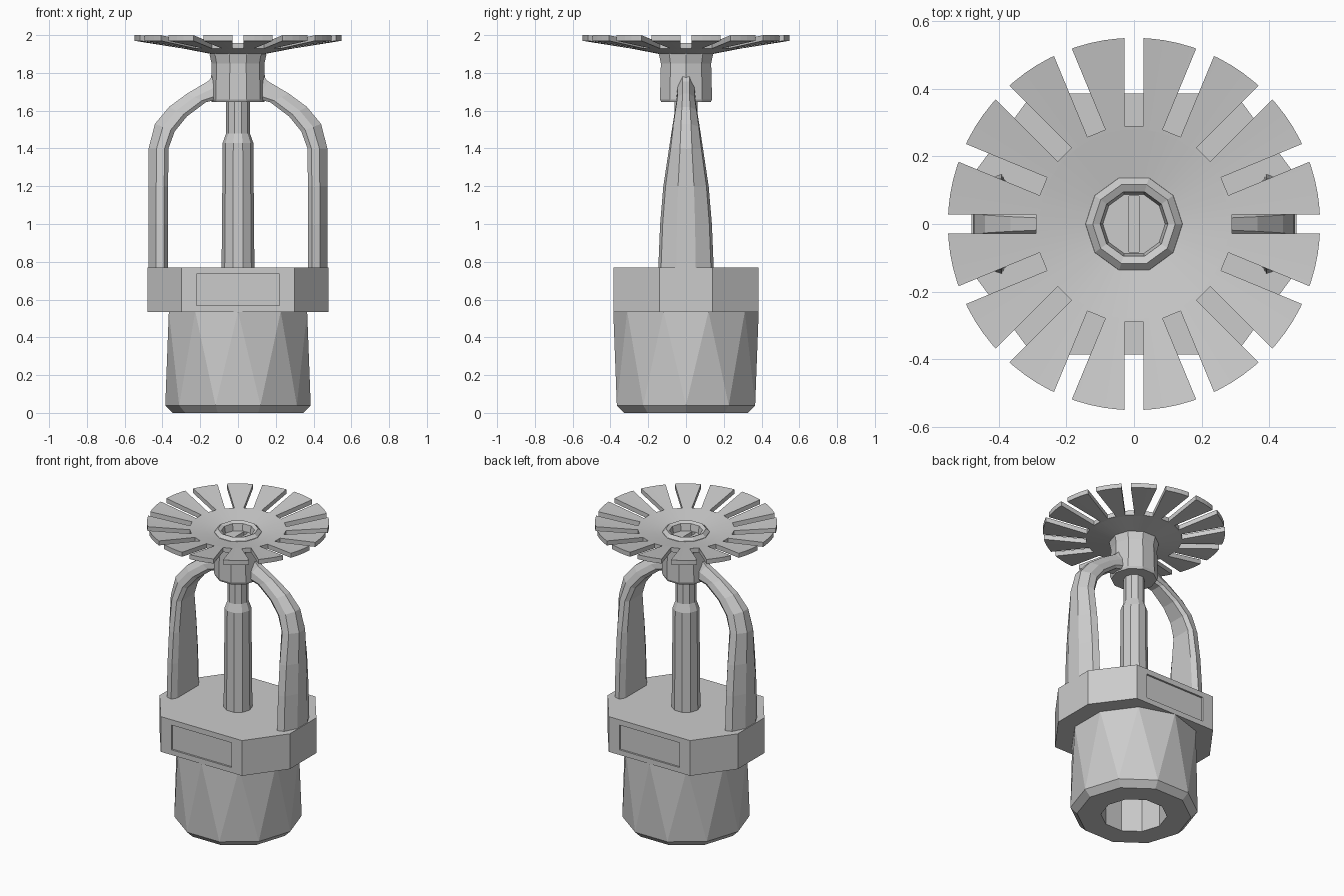
import bpy, bmesh, math
from mathutils import Matrix

if "Cube" in bpy.data.objects:
    bpy.data.objects.remove(bpy.data.objects["Cube"])


def finish(name, bm):
    bmesh.ops.remove_doubles(bm, verts=bm.verts, dist=1e-5)
    bmesh.ops.recalc_face_normals(bm, faces=bm.faces)
    me = bpy.data.meshes.new(name)
    bm.to_mesh(me)
    bm.free()
    ob = bpy.data.objects.new(name, me)
    bpy.context.collection.objects.link(ob)
    return ob


def lathe(name, profile, n, closed=False):
    """Revolve (radius, z[, half-step twist]) points into n flat sides."""
    bm = bmesh.new()
    rings = []
    for p in profile:
        r, z, tw = p if len(p) == 3 else (*p, 0)
        if r == 0:
            rings.append(([bm.verts.new((0, 0, z))] * n, tw))
            continue
        ang = [2 * math.pi * (j + tw / 2) / n for j in range(n)]
        rings.append(([bm.verts.new((r * math.cos(a), r * math.sin(a), z)) for a in ang], tw))
    pairs = list(zip(rings, rings[1:]))
    if closed:
        pairs.append((rings[-1], rings[0]))
    for (a, ta), (b, tb) in pairs:
        for j in range(n):
            k = (j + 1) % n
            if a[j] is a[k]:
                bm.faces.new((a[j], b[k], b[j]))
            elif b[j] is b[k]:
                bm.faces.new((a[j], a[k], b[j]))
            elif ta != tb:
                bm.faces.new((a[j], a[k], b[j]))
                bm.faces.new((a[k], b[k], b[j]))
            else:
                bm.faces.new((a[j], a[k], b[k], b[j]))
    return finish(name, bm)


def cut(ob, boxes):
    """Subtract boxes given as (centre, size, z rotation about the origin)."""
    bm = bmesh.new()
    for c, s, a in boxes:
        m = Matrix.Rotation(a, 4, 'Z') @ Matrix.Translation(c) @ Matrix.Diagonal((*s, 1))
        bmesh.ops.create_cube(bm, size=1, matrix=m)
    cutter = finish("cutter", bm)
    cutter.hide_render = True
    mod = ob.modifiers.new("cut", 'BOOLEAN')
    mod.object, mod.operation, mod.solver = cutter, 'DIFFERENCE', 'EXACT'
    bpy.context.view_layer.objects.active = ob
    bpy.ops.object.modifier_apply(modifier=mod.name)
    bpy.data.objects.remove(cutter)


# tapered inlet fitting with a bore open at the bottom
lathe("inlet", [(0, .5), (.2, .5), (.2, 0), (.345, 0), (.385, .04),
                (.385, .537, 1), (0, .537, 1)], 10)

# wrench boss: rounded block with two flats and a recessed panel on each
outline = [(.3, -.385), (.48, -.14), (.48, .14), (.3, .385),
           (-.3, .385), (-.48, .14), (-.48, -.14), (-.3, -.385)]
bm = bmesh.new()
face = bm.faces.new([bm.verts.new((x, y, .535)) for x, y in outline])
ext = bmesh.ops.extrude_face_region(bm, geom=[face], use_keep_orig=True)
bmesh.ops.translate(bm, vec=(0, 0, .235),
                    verts=[v for v in ext["geom"] if isinstance(v, bmesh.types.BMVert)])
boss = finish("wrench_boss", bm)
cut(boss, [((0, s * .4, .652), (.44, .054, .165), 0) for s in (-1, 1)])

# two frame arms: lofted from inner point, outer point and half width
stations = [((.37, .76), (.475, .76), .147), ((.37, 1.0), (.475, 1.0), .137),
            ((.37, 1.2), (.475, 1.2), .12), ((.368, 1.4), (.473, 1.4), .09),
            ((.335, 1.49), (.44, 1.53), .075), ((.27, 1.57), (.365, 1.62), .062),
            ((.17, 1.645), (.27, 1.69), .05), ((.1, 1.66), (.16, 1.755), .05),
            ((.05, 1.67), (.1, 1.82), .05)]
section = [(0, -.75), (.2, -1), (.6, -.9), (1, -.35),
           (1, .35), (.6, .9), (.2, 1), (0, .75)]
for side, label in ((-1, "left"), (1, "right")):
    bm = bmesh.new()
    rings = [[bm.verts.new((side * (i[0] + (o[0] - i[0]) * u), v * w, i[1] + (o[1] - i[1]) * u))
              for u, v in section] for i, o, w in stations]
    for a, b in zip(rings, rings[1:]):
        for j in range(8):
            k = (j + 1) % 8
            bm.faces.new((a[j], a[k], b[k], b[j]))
    bm.faces.new(rings[0])
    bm.faces.new(rings[-1])
    finish(label + "_arm", bm)

# central stem
lathe("stem", [(0, .76), (.087, .76), (.081, 1.43), (.063, 1.48), (.063, 1.66), (0, 1.66)], 10)

# top hub with rolled collar and slotted screw
hub = lathe("hub", [(0, 1.645), (.138, 1.645), (.145, 1.66), (.14, 1.85), (.15, 1.895),
                    (.143, 1.935), (.122, 1.955), (.1, 1.945), (.092, 1.9), (0, 1.9)], 10)
cut(hub, [((0, 0, 1.9), (.03, .165, .05), 0)])

# dished deflector with 16 radial slots
disc = lathe("deflector", [(.115, 1.928), (.28, 1.957), (.55, 2.0), (.55, 1.97),
                           (.28, 1.927), (.115, 1.895)], 80, closed=True)
cut(disc, [((.49, 0, 1.95), (.4, .057, .3), k * math.pi / 8) for k in range(16)])
